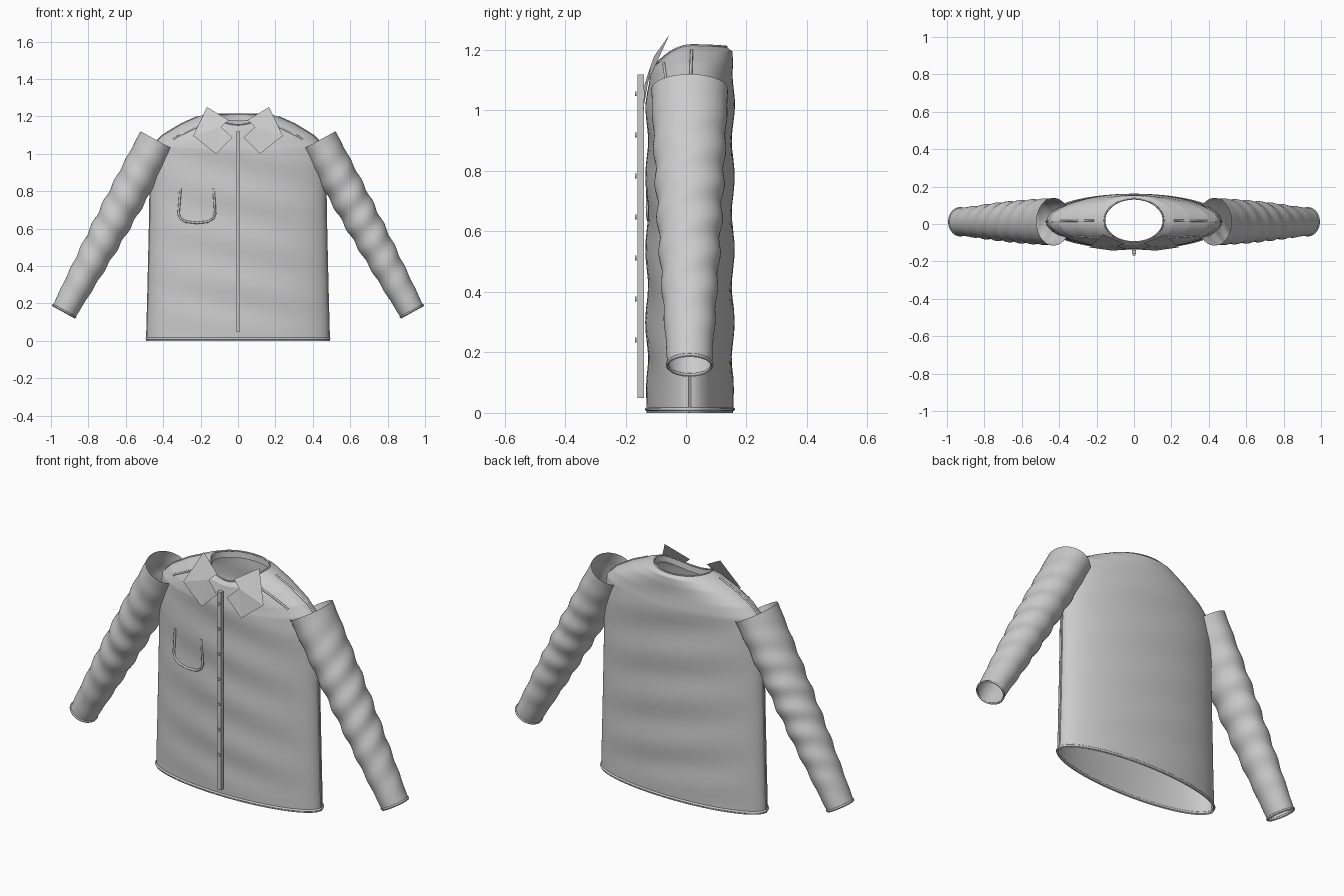
import bpy, bmesh
from math import sin, cos, pi, radians, sqrt
from mathutils import Vector

if "Cube" in bpy.data.objects:
    bpy.data.objects.remove(bpy.data.objects["Cube"])

N = 96


def mesh_object(name, verts, faces, smooth=True):
    me = bpy.data.meshes.new(name)
    me.from_pydata(verts, [], faces)
    bm = bmesh.new()
    bm.from_mesh(me)
    bmesh.ops.recalc_face_normals(bm, faces=bm.faces)
    for f in bm.faces:
        f.smooth = smooth
    bm.to_mesh(me)
    bm.free()
    ob = bpy.data.objects.new(name, me)
    bpy.context.collection.objects.link(ob)
    return ob


def loft(name, rings):
    n = len(rings[0])
    verts = [p for r in rings for p in r]
    faces = [(i * n + j, i * n + (j + 1) % n, (i + 1) * n + (j + 1) % n, (i + 1) * n + j)
             for i in range(len(rings) - 1) for j in range(n)]
    return mesh_object(name, verts, faces)


def tube(name, pts, radius, closed=False):
    cu = bpy.data.curves.new(name, 'CURVE')
    cu.dimensions = '3D'
    cu.bevel_depth = radius
    cu.bevel_resolution = 2
    cu.use_fill_caps = True
    sp = cu.splines.new('POLY')
    sp.points.add(len(pts) - 1)
    for q, p in zip(sp.points, pts):
        q.co = (*p, 1)
    sp.use_cyclic_u = closed
    ob = bpy.data.objects.new(name, cu)
    bpy.context.collection.objects.link(ob)
    return ob


def box(name, lo, hi):
    v = [(x, y, z) for x in (lo[0], hi[0]) for y in (lo[1], hi[1]) for z in (lo[2], hi[2])]
    f = [(0, 1, 3, 2), (4, 6, 7, 5), (0, 4, 5, 1), (2, 3, 7, 6), (0, 2, 6, 4), (1, 5, 7, 3)]
    return mesh_object(name, v, f, False)


# Torso sections: half width, half depth, centre y, height at side / front / back
ROWS = [(.488, .143, .013, 0, 0, 0), (.480, .143, .013, .3, .3, .3),
        (.472, .143, .013, .65, .65, .65), (.468, .143, .013, .95, .95, .95),
        (.450, .143, .014, 1.05, 1.02, 1.04), (.400, .141, .015, 1.10, 1.06, 1.10),
        (.300, .139, .017, 1.16, 1.10, 1.16), (.210, .134, .019, 1.20, 1.135, 1.195),
        (.158, .115, .019, 1.215, 1.155, 1.21)]


def torso(t, a):
    i = min(int(t), len(ROWS) - 2)
    rx, ry, cy, zs, zf, zb = [p + (q - p) * (t - i) for p, q in zip(ROWS[i], ROWS[i + 1])]
    c, s = cos(a), sin(a)
    z = zs * c * c + (zb if s > 0 else zf) * s * s
    fade = min(1, z / .15) * max(0, min(1, (1.18 - z) / .15))
    fold = .005 * fade * abs(s) * sin(z * 2 * pi / .24 + 2.5 * c)
    return Vector((rx * c, cy + (ry + fold) * s, z))


steps = [i / 8 for i in range(8 * (len(ROWS) - 1) + 1)]
angles = [2 * pi * j / N for j in range(N)]
loft("shirt_body", [[torso(t, a) for a in angles] for t in steps])

# Hem roll and neck band
tube("hem", [torso(0, a) + Vector((0, 0, .012)) for a in angles], .006, True)
neck = [torso(8, a) for a in angles]
loft("neck_band", [[(p.x * k, .019 + (p.y - .019) * k, p.z + dz) for p in neck]
                   for k, dz in ((.97, -.035), (.99, -.01), (1.0, .004))])
tube("neck_seam", neck, .004, True)

# Sleeves, cuffs, seams and collar leaves, one set per side
TOP, END = Vector((.43, .012, 1.07)), Vector((.933, .012, .152))
axis = (END - TOP).normalized()
side = Vector((-axis.z, 0, axis.x))
LEAF = [(.166, -.055, 1.25), (.05, -.105, 1.18), (.09, -.118, 1.144),
        (.03, -.137, 1.086), (.118, -.142, 1.0), (.24, -.125, 1.096)]


def sleeve_ring(t):
    bow = .008 * sin(pi * t)
    rs, ry = .104 + (.068 - .104) * t + bow, .127 + (.073 - .127) * t + bow * .5
    ring = []
    for a in angles[::2]:
        k = 1 + .045 * sin(pi * t) * sin(t * 2 * pi * 8 + 1.5 * sin(a) + a)
        ring.append(TOP.lerp(END, t) + side * rs * k * cos(a) + Vector((0, ry * k * sin(a), 0)))
    return ring


for s, tag in ((-1, "left"), (1, "right")):
    def flip(pts):
        return [(p[0] * s, p[1], p[2]) for p in pts]
    loft(tag + "_sleeve", [flip(sleeve_ring(i / 72)) for i in range(73)])
    tube(tag + "_cuff", flip(sleeve_ring(.992)), .005, True)
    tube(tag + "_shoulder_seam", flip([torso(4.2 + i * .25, 0) for i in range(12)]), .005)
    tube(tag + "_yoke_seam", flip([torso(4.8 + i * .2, radians(-33 - i)) for i in range(10)]), .005)
    tube(tag + "_side_seam", flip([torso(i * .25, 0) for i in range(15)]), .004)
    mesh_object(tag + "_collar_leaf", flip(LEAF), [(0, 1, 2), (0, 2, 5), (2, 3, 4), (2, 4, 5)], False)

# Front placket and buttons
box("placket", (-.012, -.161, .05), (.012, -.139, 1.118))
for i in range(7):
    bpy.ops.mesh.primitive_cylinder_add(vertices=16, radius=.008, depth=.006,
                                        location=(0, -.166, 1.055 - i * .1357),
                                        rotation=(pi / 2, 0, 0))
    bpy.context.object.name = "button_%d" % (i + 1)

# Pocket stitching laid on the chest
POCKET = [(-.307, .815), (-.318, .68), (-.308, .655), (-.28, .637), (-.22, .63),
          (-.16, .637), (-.132, .655), (-.122, .68), (-.13, .815)]
tube("pocket_stitching",
     [(x, .011 - .143 * sqrt(1 - (x / .47) ** 2), z) for x, z in POCKET], .006)
